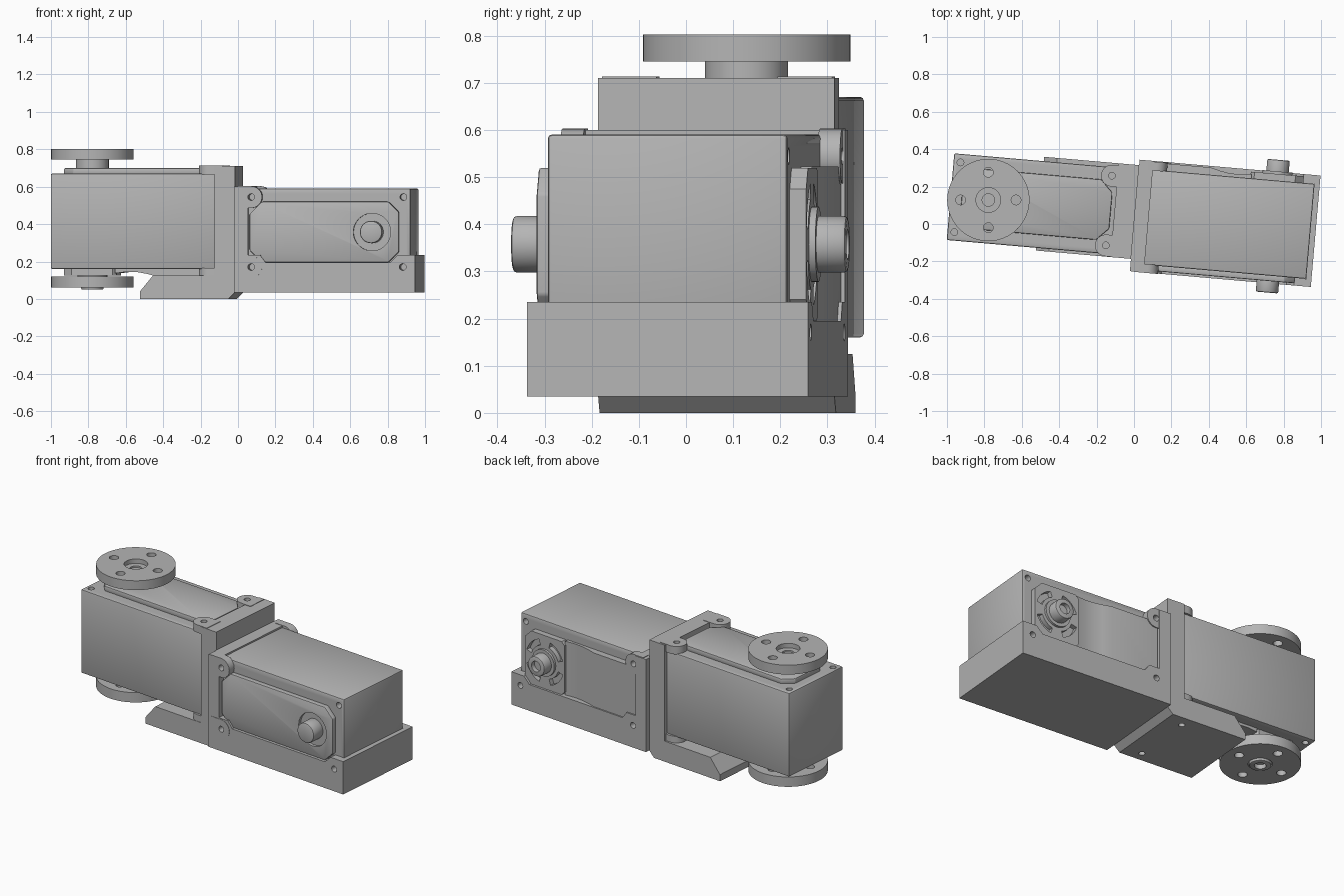
import bpy, bmesh, math
from mathutils import Matrix, Vector

cube = bpy.data.objects.get("Cube")
if cube:
    bpy.data.objects.remove(cube)

grey = bpy.data.materials.new("plain_grey")
grey.use_nodes = True
grey.diffuse_color = (0.46, 0.46, 0.46, 1)
grey.node_tree.nodes["Principled BSDF"].inputs["Base Color"].default_value = grey.diffuse_color


def frame(x, y, z, origin=(0, 0, 0)):
    """Matrix from three axes and an origin, turned with the whole assembly."""
    m = Matrix((x, y, z)).transposed().to_4x4()
    return Matrix.Rotation(math.radians(-5), 4, 'Z') @ Matrix.Translation(origin) @ m


PLAN = frame((1, 0, 0), (0, 1, 0), (0, 0, 1))
SIDE = frame((1, 0, 0), (0, 0, 1), (0, -1, 0))
RIGHT = frame((1, 0, 0), (0, 1, 0), (0, 0, 1), (-0.99, 0.06, 0.415))
LEFT = frame((-1, 0, 0), (0, 0, -1), (0, -1, 0), (0.943, 0.043, 0.3575))


def prisms(name, parts, mat):
    """One object from a list of (outline, low, high) extrusions."""
    bm = bmesh.new()
    for pts, lo, hi in parts:
        face = bm.faces.new([bm.verts.new((x, y, lo)) for x, y in pts])
        top = bmesh.ops.extrude_face_region(bm, geom=[face])["geom"]
        verts = [g for g in top if isinstance(g, bmesh.types.BMVert)]
        bmesh.ops.translate(bm, verts=verts, vec=(0, 0, hi - lo))
    bmesh.ops.recalc_face_normals(bm, faces=bm.faces[:])
    mesh = bpy.data.meshes.new(name)
    bm.transform(mat)
    bm.to_mesh(mesh)
    bm.free()
    mesh.materials.append(grey)
    ob = bpy.data.objects.new(name, mesh)
    bpy.context.collection.objects.link(ob)
    return ob


def activate(ob):
    bpy.ops.object.select_all(action='DESELECT')
    ob.select_set(True)
    bpy.context.view_layer.objects.active = ob


def bevel(ob, width):
    mod = ob.modifiers.new("soft_edges", 'BEVEL')
    mod.width, mod.segments, mod.limit_method = width, 2, 'ANGLE'
    activate(ob)
    bpy.ops.object.modifier_apply(modifier=mod.name)


def cut(ob, parts, mat):
    cutter = prisms("cutter", parts, mat)
    mod = ob.modifiers.new("holes", 'BOOLEAN')
    mod.operation, mod.solver, mod.object = 'DIFFERENCE', 'EXACT', cutter
    activate(ob)
    bpy.ops.object.modifier_apply(modifier=mod.name)
    bpy.data.objects.remove(cutter)


def arc(x, y, r, a=0, b=360, n=40):
    steps = n if b - a == 360 else n + 1
    return [(x + r * math.cos(math.radians(a + (b - a) * i / n)),
             y + r * math.sin(math.radians(a + (b - a) * i / n))) for i in range(steps)]


def rect(x0, x1, y0, y1):
    return [(x0, y0), (x1, y0), (x1, y1), (x0, y1)]


def octagon(x0, x1, y, c0, c1):
    """Rectangle with corners cut by c0 at the x0 end and c1 at the x1 end."""
    return [(x0 + c0, -y), (x1 - c1, -y), (x1, c1 - y), (x1, y - c1),
            (x1 - c1, y), (x0 + c0, y), (x0, y - c0), (x0, c0 - y)]


SHAFT = 0.203        # shaft distance from the free end
LUG = 0.85           # mounting holes beside the bracket
HOLES = [(arc(x, y, 0.018, n=16), lo, lo + 0.25)
         for x in (0.037, LUG) for y in (-0.187, 0.187) for lo in (-0.45, 0.2)]


def servo(side, mat):
    # Main case
    body = prisms(side + "_servo_body", [(rect(0, 0.9, -0.2325, 0.2325), -0.255, 0.255)], mat)
    bevel(body, 0.008)
    cut(body, HOLES, mat)
    # Flat cover with a round socket for the shaft
    cover = prisms(side + "_servo_front_cover", [(octagon(0.06, 0.86, 0.162, 0.055, 0.065), 0.25, 0.284)], mat)
    bevel(cover, 0.006)
    cut(cover, [(arc(SHAFT, 0, 0.1), 0.266, 0.35)], mat)
    # Rear cover: plate around the shaft, sunken middle, ramp to a raised pad
    plate = prisms(side + "_servo_back_plate", [(octagon(0.06, 0.345, 0.162, 0.045, 0.02), -0.29, -0.25)], mat)
    slots = [(arc(SHAFT, 0, 0.135, a, a + 55, 10) + arc(SHAFT, 0, 0.1, a, a + 55, 10)[::-1], -0.4, -0.262)
             for a in (17, 107, 197, 287)]
    cut(plate, slots, mat)
    ramp = [(0.34, -0.25), (0.34, -0.278), (0.4, -0.27), (0.46, -0.272), (0.51, -0.281),
            (0.56, -0.294), (0.86, -0.294), (0.86, -0.25)]
    flip = mat @ Matrix.Rotation(math.pi / 2, 4, 'X')
    pad = prisms(side + "_servo_back_pad", [(ramp, -0.165, 0.165)], flip)
    notches = [(arc(LUG, y, 0.06), -0.4, -0.2) for y in (-0.187, 0.187)]
    cut(pad, notches, mat)
    # Shafts and the collar at the rear
    shaft = prisms(side + "_servo_front_shaft", [(arc(SHAFT, 0, 0.06), 0.25, 0.346)], mat)
    bevel(shaft, 0.008)
    rear = prisms(side + "_servo_back_shaft", [(arc(SHAFT, 0, 0.06), -0.366, -0.25)], mat)
    bevel(rear, 0.008)
    cut(rear, [(arc(SHAFT, 0, 0.032), -0.4, -0.34)], mat)
    prisms(side + "_servo_collar", [(arc(SHAFT, 0, 0.08), -0.304, -0.25)], mat)


def lugs(side, mat):
    # Four rounded ears that clamp the case corners
    for i, (y, lo) in enumerate([(y, lo) for y in (-1, 1) for lo in (-0.298, 0.25)]):
        pts = [(0.92, 0.245), (LUG, 0.245)] + arc(LUG, 0.187, 0.058, 90, 270, 20) + [(0.92, 0.129)]
        ear = prisms(f"{side}_bracket_lug_{i + 1}", [([(px, py * y) for px, py in pts], lo, lo + 0.048)], mat)
        cut(ear, HOLES, mat)


for side, mat in (("right", RIGHT), ("left", LEFT)):
    servo(side, mat)
    lugs(side, mat)

# Round horns on both ends of the upright shaft
for name, lo, hi in (("top_horn", 0.33, 0.387), ("bottom_horn", -0.355, -0.295)):
    horn = prisms(name, [(arc(SHAFT, 0, 0.22, n=64), lo, hi)], RIGHT)
    screw = [(arc(SHAFT + 0.148 * math.cos(a), 0.148 * math.sin(a), 0.026, n=20), lo - 0.1, hi + 0.1)
             for a in [math.radians(5 + 90 * k) for k in range(4)]]
    cut(horn, screw + [(arc(SHAFT, 0, 0.066), lo + 0.02 if lo > 0 else lo - 0.1,
                        hi + 0.1 if lo > 0 else hi - 0.02)], RIGHT)
neck = prisms("top_horn_neck", [(arc(SHAFT, 0, 0.088), 0.26, 0.36)], RIGHT)
cut(neck, [(arc(SHAFT, 0, 0.033), 0.34, 0.45)], RIGHT)

# Right bracket: upright wall with a chamfered foot
profile = [(-0.51, 0), (-0.035, 0), (0, 0.035), (0, 0.71), (-0.11, 0.71),
           (-0.11, 0.125), (-0.44, 0.125), (-0.51, 0.04)]
foot = prisms("right_bracket", [(profile, -0.316, 0.187)], SIDE)
cut(foot, HOLES, RIGHT)

# Left bracket: upright wall, tray floor, end wall and two side walls
prisms("left_bracket_wall", [(rect(0, 0.075, -0.253, 0.345), 0.035, 0.6)], PLAN)
prisms("tray_floor", [(rect(0.01, 0.96, -0.24, 0.33), 0.035, 0.13)], PLAN)
prisms("tray_end", [(rect(0.943, 0.971, -0.253, 0.345), 0.035, 0.235)], PLAN)
wall = [(0.005, 0.035), (0.971, 0.035), (0.971, 0.235), (0.88, 0.235), (0.84, 0.195),
        (0.17, 0.195), (0.14, 0.235), (0.005, 0.235)]
for name, lo, hi in (("tray_front_side", 0.212, 0.253), ("tray_back_side", -0.345, -0.297)):
    cut(prisms(name, [(wall, lo, hi)], SIDE), HOLES, LEFT)

# Smooth the round parts, keep hard edges
for ob in bpy.context.scene.objects:
    if ob.type == 'MESH':
        activate(ob)
        bpy.ops.object.shade_smooth_by_angle(angle=math.radians(30))
